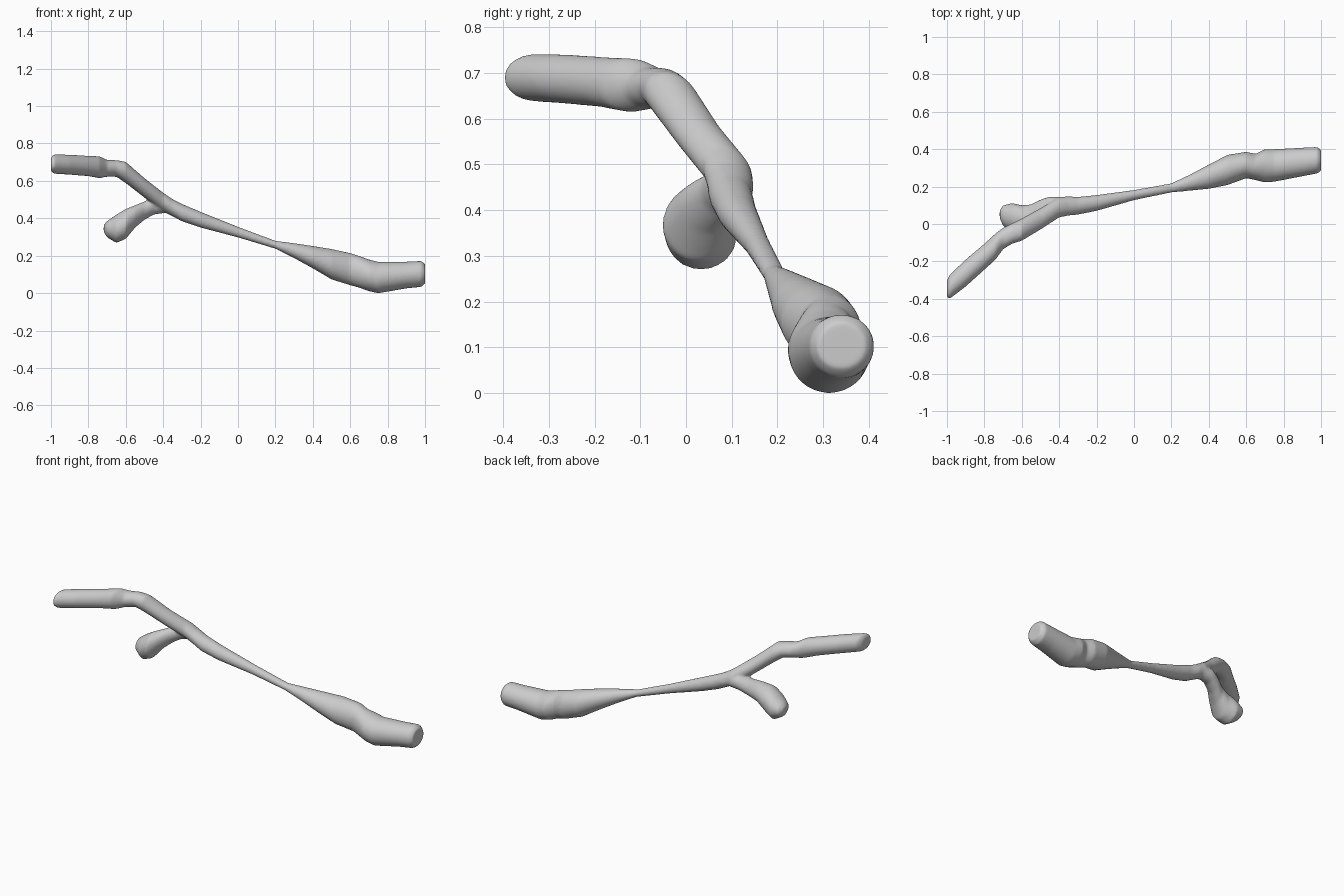
import bpy, bmesh, math

SIDES = 32


def add_tube(bm, sections):
    """Loft upright elliptical slices: x, y min, y max, z min, z max, tilt."""
    rings = []
    for x, y0, y1, z0, z1, tilt in sections:
        phase = math.asin(tilt)
        ring = []
        for i in range(SIDES):
            a = 2 * math.pi * i / SIDES
            y = (y0 + y1) / 2 + (y1 - y0) / 2 * math.cos(a)
            z = (z0 + z1) / 2 + (z1 - z0) / 2 * math.sin(a + phase)
            ring.append(bm.verts.new((x, y, z)))
        rings.append(ring)
    for a, b in zip(rings, rings[1:]):
        for i in range(SIDES):
            j = (i + 1) % SIDES
            bm.faces.new((a[i], a[j], b[j], b[i]))
    bm.faces.new(rings[0][::-1])
    bm.faces.new(rings[-1])


# main stem, left end to right end
stem = [
    (-1.00, -0.395, -0.30, 0.652, 0.725, 0),
    (-0.985, -0.40, -0.27, 0.638, 0.742, 0),
    (-0.90, -0.335, -0.19, 0.633, 0.74, 0),
    (-0.80, -0.245, -0.105, 0.625, 0.734, 0),
    (-0.74, -0.19, -0.05, 0.614, 0.732, 0),
    (-0.70, -0.135, -0.02, 0.622, 0.712, 0),
    (-0.65, -0.105, 0.005, 0.622, 0.711, -0.1),
    (-0.60, -0.09, 0.03, 0.588, 0.702, -0.25),
    (-0.50, -0.03, 0.085, 0.51, 0.615, -0.28),
    (-0.40, 0.035, 0.145, 0.435, 0.537, -0.2),
    (-0.35, 0.045, 0.148, 0.41, 0.503, -0.1),
    (-0.30, 0.05, 0.145, 0.384, 0.477, 0),
    (-0.20, 0.07, 0.155, 0.35, 0.435, 0),
    (0.00, 0.127, 0.182, 0.297, 0.355, 0),
    (0.20, 0.168, 0.218, 0.237, 0.28, 0),
    (0.30, 0.178, 0.265, 0.187, 0.267, 0),
    (0.40, 0.188, 0.318, 0.132, 0.252, 0),
    (0.50, 0.208, 0.37, 0.073, 0.236, 0),
    (0.60, 0.245, 0.386, 0.042, 0.214, 0),
    (0.65, 0.235, 0.375, 0.028, 0.198, 0),
    (0.70, 0.222, 0.40, 0.01, 0.18, 0),
    (0.75, 0.226, 0.40, -0.001, 0.167, 0),
    (0.90, 0.255, 0.408, 0.025, 0.168, 0),
    (0.98, 0.27, 0.412, 0.033, 0.172, 0),
    (1.001, 0.285, 0.395, 0.052, 0.155, 0),
]

# short side branch, from its rounded tip into the stem
branch = [
    (-0.718, 0.03, 0.075, 0.325, 0.365, 0),
    (-0.70, -0.01, 0.10, 0.298, 0.385, 0),
    (-0.65, -0.045, 0.112, 0.268, 0.42, 0),
    (-0.60, -0.052, 0.10, 0.29, 0.45, 0),
    (-0.55, -0.015, 0.105, 0.35, 0.47, 0),
    (-0.50, 0.03, 0.13, 0.392, 0.49, 0),
    (-0.45, 0.055, 0.147, 0.42, 0.51, 0),
    (-0.38, 0.075, 0.145, 0.43, 0.50, 0),
]

bm = bmesh.new()
add_tube(bm, stem)
add_tube(bm, branch)
bmesh.ops.recalc_face_normals(bm, faces=bm.faces[:])
mesh = bpy.data.meshes.new("branching_stem")
bm.to_mesh(mesh)
bm.free()
obj = bpy.data.objects.new("branching_stem", mesh)
bpy.context.collection.objects.link(obj)

# fuse both tubes into one skin and soften the joints
remesh = obj.modifiers.new("fuse", 'REMESH')
remesh.mode = 'VOXEL'
remesh.voxel_size = 0.007
remesh.use_smooth_shade = True
smooth = obj.modifiers.new("soften", 'SMOOTH')
smooth.factor = 0.5
smooth.iterations = 8
